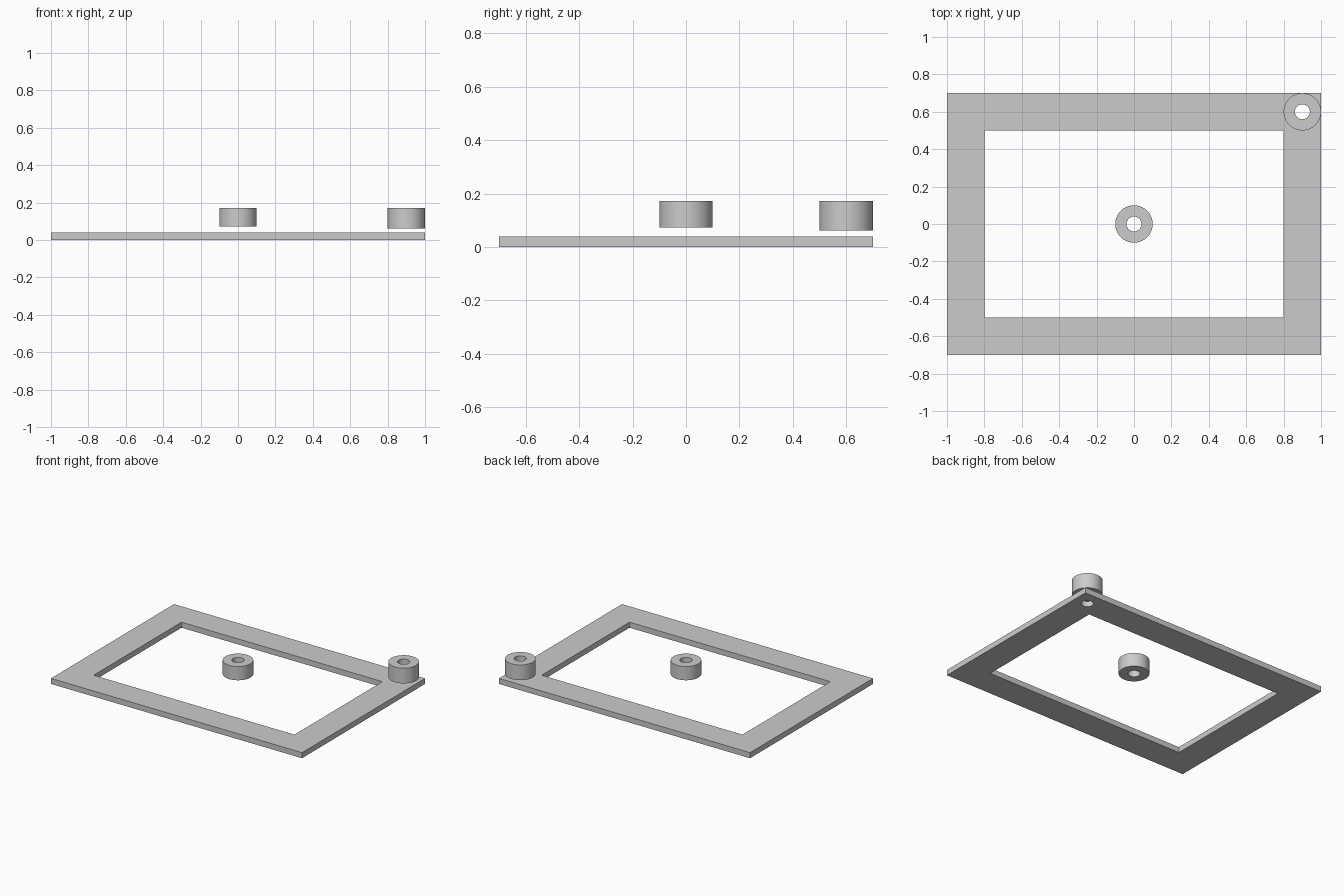
import bpy

old = bpy.data.objects.get("Cube")
if old:
    bpy.data.objects.remove(old, do_unlink=True)

grey = bpy.data.materials.new("plain grey")
grey.use_nodes = True
colour = (0.6, 0.6, 0.6, 1)
grey.diffuse_color = colour
grey.node_tree.nodes["Principled BSDF"].inputs["Base Color"].default_value = colour


def box(name, width, depth, low, high):
    bpy.ops.mesh.primitive_cube_add(size=1, location=(0, 0, (low + high) / 2))
    ob = bpy.context.object
    ob.name = name
    ob.scale = (width, depth, high - low)
    bpy.ops.object.transform_apply(location=True, rotation=True, scale=True)
    return ob


def cylinder(name, radius, x, y, low, high):
    bpy.ops.mesh.primitive_cylinder_add(vertices=64, radius=radius, depth=high - low,
                                        location=(x, y, (low + high) / 2))
    ob = bpy.context.object
    ob.name = name
    return ob


def cut(ob, cutter):
    """Cut one solid out of another, then discard the cutter."""
    cutter.hide_render = True
    mod = ob.modifiers.new("opening", "BOOLEAN")
    mod.operation = "DIFFERENCE"
    mod.solver = "EXACT"
    mod.object = cutter
    bpy.ops.object.select_all(action="DESELECT")
    ob.select_set(True)
    bpy.context.view_layer.objects.active = ob
    bpy.ops.object.modifier_apply(modifier=mod.name)
    bpy.data.objects.remove(cutter, do_unlink=True)


def finish(ob):
    ob.data.materials.clear()
    ob.data.materials.append(grey)
    bpy.ops.object.select_all(action="DESELECT")
    ob.select_set(True)
    bpy.context.view_layer.objects.active = ob
    bpy.ops.object.shade_smooth_by_angle()


def spacer(name, x, y, low, high):
    ring = cylinder(name, 0.1, x, y, low, high)
    cut(ring, cylinder("bore_cutter", 0.04, x, y, -0.1, 0.3))
    finish(ring)


# Flat rectangular frame with a screw hole in its back left corner
frame = box("frame", 2, 1.4, 0, 0.04)
cut(frame, box("window_cutter", 1.6, 1, -0.1, 0.2))
cut(frame, cylinder("hole_cutter", 0.04, 0.9, 0.6, -0.1, 0.3))
finish(frame)

# Floating spacers, one in the middle and one above the corner hole
spacer("centre_spacer", 0, 0, 0.073, 0.172)
spacer("corner_spacer", 0.9, 0.6, 0.062, 0.172)
